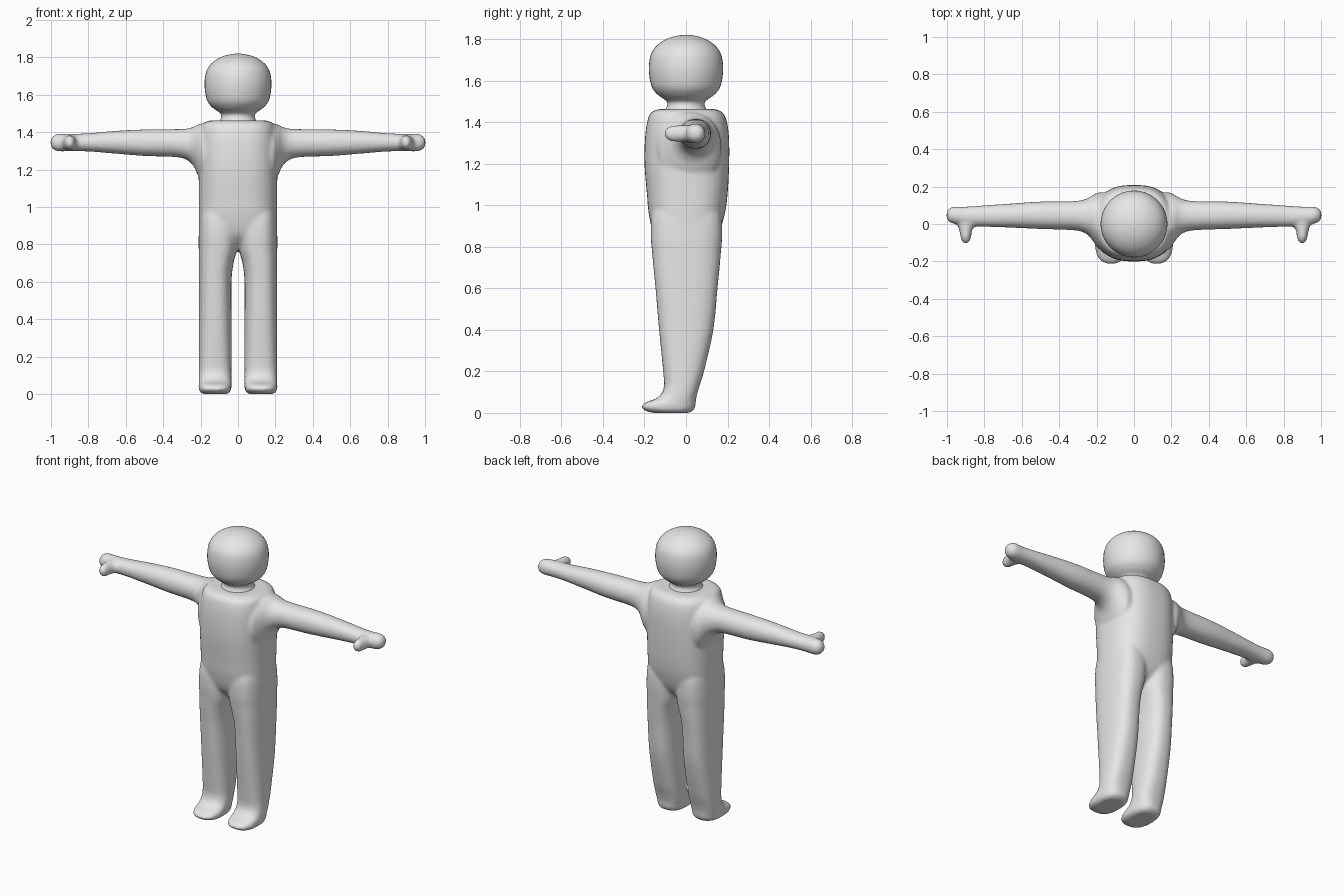
import bpy, bmesh, math

SEGS = 40      # points around each cross-section
STEPS = 5      # smoothed rings between two given sections

skin = bpy.data.materials.new("light_grey")
skin.diffuse_color = (0.8, 0.8, 0.8, 1)


def spline(secs):
    """Smoothly resample a list of sections (Catmull-Rom)."""
    out = []
    for i in range(len(secs) - 1):
        p0, p1 = secs[max(i - 1, 0)], secs[i]
        p2, p3 = secs[i + 1], secs[min(i + 2, len(secs) - 1)]
        for k in range(STEPS):
            t = k / STEPS
            out.append([0.5 * (2 * b + (c - a) * t + (2 * a - 5 * b + 4 * c - d) * t * t
                               + (3 * b - a - 3 * c + d) * t ** 3)
                        for a, b, c, d in zip(p0, p1, p2, p3)])
    out.append(secs[-1])
    return out


def loft(bm, secs, axis, power=2.0, sign=1):
    """Skin of rounded sections (position, a_min, a_max, b_min, b_max) along an axis."""
    rings = []
    for pos, a0, a1, b0, b1 in spline(secs):
        ring = []
        for i in range(SEGS):
            ang = 2 * math.pi * i / SEGS
            c, s = math.cos(ang), math.sin(ang)
            a = (a0 + a1) / 2 + (a1 - a0) / 2 * math.copysign(abs(c) ** (2 / power), c)
            b = (b0 + b1) / 2 + (b1 - b0) / 2 * math.copysign(abs(s) ** (2 / power), s)
            x, y, z = {'x': (pos, a, b), 'y': (a, pos, b), 'z': (a, b, pos)}[axis]
            ring.append(bm.verts.new((x * sign, y, z)))
        rings.append(ring)
    for r, q in zip(rings, rings[1:]):
        for i in range(SEGS):
            j = (i + 1) % SEGS
            bm.faces.new((r[i], r[j], q[j], q[i]))
    bm.faces.new(rings[0][::-1])
    bm.faces.new(rings[-1])


def finish(bm, name):
    bmesh.ops.recalc_face_normals(bm, faces=bm.faces)
    for f in bm.faces:
        f.smooth = True
    me = bpy.data.meshes.new(name)
    bm.to_mesh(me)
    bm.free()
    me.materials.append(skin)
    ob = bpy.data.objects.new(name, me)
    bpy.context.collection.objects.link(ob)
    return ob


# section tables for the body parts
torso = [(0.775, -.12, .12, -.08, .08), (0.85, -.2, .2, -.15, .15),
         (0.95, -.209, .209, -.178, .185), (1.05, -.21, .21, -.188, .2),
         (1.2, -.21, .21, -.2, .208), (1.33, -.208, .208, -.197, .207),
         (1.41, -.2, .2, -.185, .195), (1.448, -.185, .185, -.167, .175),
         (1.463, -.15, .15, -.13, .14)]
leg = [(0.0, .06, .185, -.16, .015), (0.012, .042, .204, -.2, .035),
       (0.03, .035, .21, -.215, .045), (0.05, .035, .21, -.195, .047),
       (0.075, .035, .21, -.135, .05), (0.12, .035, .21, -.107, .062),
       (0.2, .035, .21, -.11, .087), (0.4, .035, .21, -.13, .132),
       (0.6, .035, .21, -.147, .152), (0.7, .024, .21, -.157, .162),
       (0.77, .006, .21, -.163, .168), (0.85, 0, .21, -.17, .174),
       (0.95, 0, .205, -.165, .17), (1.05, 0, .19, -.13, .14)]
arm = [(0.05, -.1, .14, 1.15, 1.42), (0.17, -.14, .17, 1.11, 1.445),
       (0.21, -.105, .16, 1.16, 1.443), (0.235, -.07, .145, 1.215, 1.43),
       (0.27, -.045, .13, 1.25, 1.42), (0.33, -.033, .122, 1.267, 1.417),
       (0.5, -.027, .12, 1.273, 1.415), (0.65, -.02, .11, 1.285, 1.408),
       (0.8, -.015, .1, 1.297, 1.395), (0.9, -.012, .093, 1.298, 1.391),
       (0.96, 0, .093, 1.298, 1.392), (0.99, .012, .083, 1.31, 1.38),
       (1.002, .03, .065, 1.33, 1.36)]
thumb = [(0.04, .84, .95, 1.31, 1.38), (0.0, .85, .945, 1.305, 1.385),
         (-.04, .867, .933, 1.305, 1.385), (-.08, .872, .926, 1.31, 1.38),
         (-.103, .887, .911, 1.33, 1.36)]

# body: torso, legs, arms and thumbs fused into one soft skin
bm = bmesh.new()
loft(bm, torso, 'z', 2.6)
for side in (1, -1):
    loft(bm, leg, 'z', 2.6, side)
    loft(bm, arm, 'x', 2.1, side)
    loft(bm, thumb, 'y', 2.0, side)
body = finish(bm, "body")
rm = body.modifiers.new("fuse", 'REMESH')
rm.mode = 'VOXEL'
rm.voxel_size = 0.01
rm.use_smooth_shade = True
sm = body.modifiers.new("soften", 'SMOOTH')
sm.factor = 0.5
sm.iterations = 8

# head and neck
profile = [(1.44, .105), (1.462, .098), (1.48, .09), (1.497, .092), (1.512, .108),
           (1.53, .134), (1.56, .16), (1.6, .173), (1.66, .179), (1.72, .171),
           (1.76, .149), (1.79, .113), (1.81, .069), (1.819, .025), (1.82, .004)]
bm = bmesh.new()
loft(bm, [(z, -r, r, -r, r) for z, r in profile], 'z')
finish(bm, "head")
